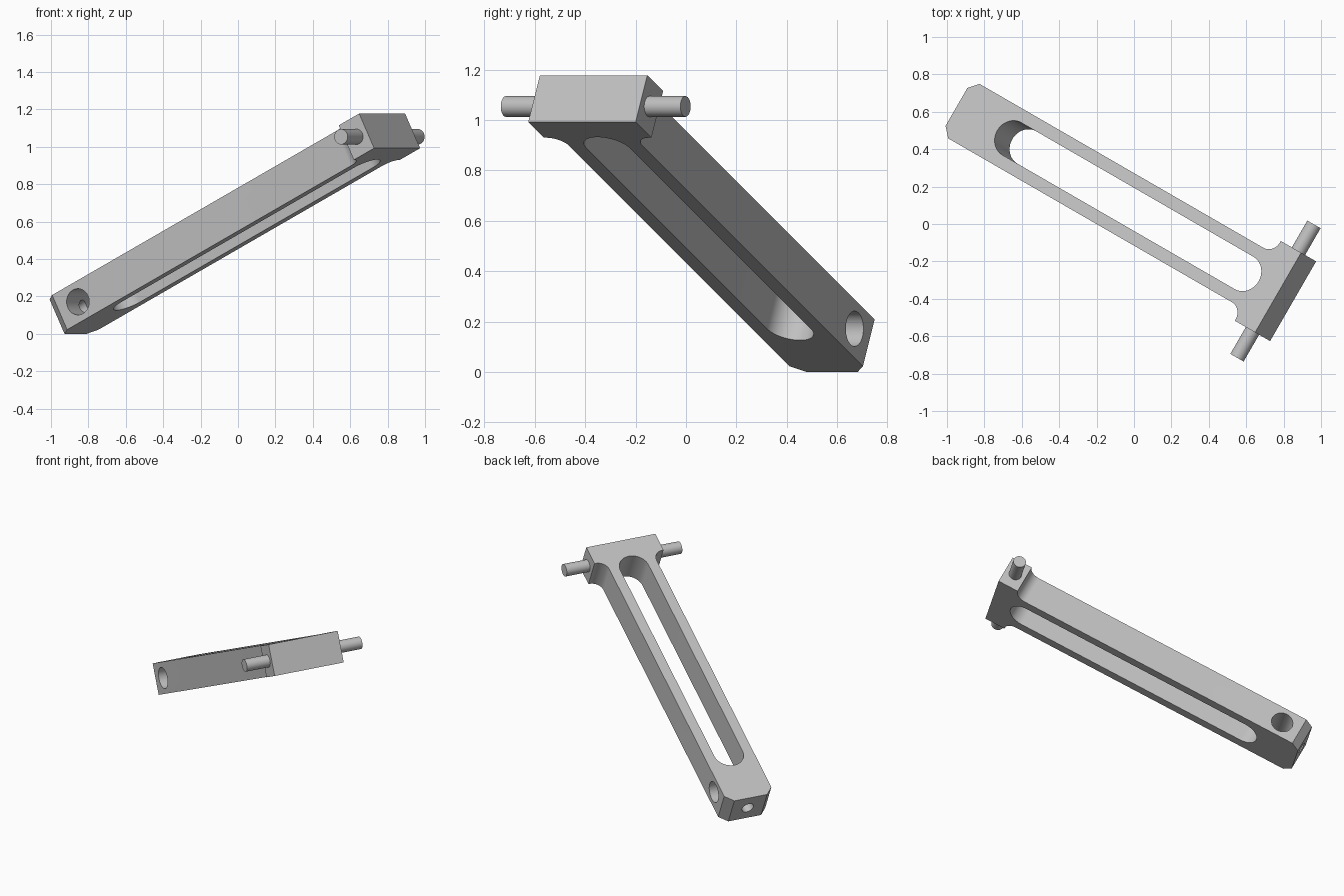
import bpy, bmesh, math
from mathutils import Matrix, Vector

cube = bpy.data.objects.get("Cube")
if cube:
    bpy.data.objects.remove(cube, do_unlink=True)

# Dimensions along the arm (u), across it (v) and through it (w)
LENGTH, THICK = 2.22, 0.207
BODY, HEAD = 0.168, 0.246          # half widths
HEAD_START, FILLET, CHAMFER = 2.08, 0.07, 0.051
SLOT_R, SLOT_A, SLOT_B = 0.10, 0.382, 1.985

# The arm leans upward: u runs along it, v is level
u = Vector((math.sqrt(0.6), -math.sqrt(0.2), math.sqrt(0.2)))
v = Vector((0.5, math.sqrt(0.75), 0))
frame = Matrix((u, v, u.cross(v))).transposed().to_4x4()
frame.translation = (-0.909, 0.603, 0.0925)

steel = bpy.data.materials.new("light_grey")
steel.use_nodes = True
grey = (0.53, 0.53, 0.53, 1)
steel.diffuse_color = grey
steel.node_tree.nodes["Principled BSDF"].inputs["Base Color"].default_value = grey


def add_object(name, bm):
    bmesh.ops.recalc_face_normals(bm, faces=bm.faces)
    mesh = bpy.data.meshes.new(name)
    bm.to_mesh(mesh)
    bm.free()
    mesh.materials.append(steel)
    obj = bpy.data.objects.new(name, mesh)
    bpy.context.collection.objects.link(obj)
    obj.matrix_world = frame
    return obj


def prism(name, outline, depth):
    """Extrude a closed u-v outline symmetrically through w."""
    bm = bmesh.new()
    face = bm.faces.new([bm.verts.new((a, b, -depth / 2)) for a, b in outline])
    new = bmesh.ops.extrude_face_region(bm, geom=[face])["geom"]
    verts = [e for e in new if isinstance(e, bmesh.types.BMVert)]
    bmesh.ops.translate(bm, verts=verts, vec=(0, 0, depth))
    return add_object(name, bm)


def rod(name, radius, length, centre, axis):
    bm = bmesh.new()
    turn = Matrix.Rotation(math.pi / 2, 4, axis)
    bmesh.ops.create_cone(bm, cap_ends=True, segments=48, radius1=radius, radius2=radius,
                          depth=length, matrix=Matrix.Translation(centre) @ turn)
    return add_object(name, bm)


def arc(cu, cv, r, start, end, steps=16):
    return [(cu + r * math.cos(math.radians(start + (end - start) * i / steps)),
             cv + r * math.sin(math.radians(start + (end - start) * i / steps)))
            for i in range(steps + 1)]


def smooth(obj):
    bpy.ops.object.select_all(action='DESELECT')
    obj.select_set(True)
    bpy.context.view_layer.objects.active = obj
    bpy.ops.object.shade_smooth_by_angle(angle=math.radians(30))


# Arm outline: chamfered foot, straight sides, fillets into the wide head
half = [(0, BODY - CHAMFER), (CHAMFER, BODY)]
half += arc(HEAD_START - FILLET, BODY + FILLET, FILLET, -90, 0)
half += [(HEAD_START, HEAD), (LENGTH, HEAD)]
arm = prism("slotted_arm", half + [(a, -b) for a, b in reversed(half)], THICK)

# Cutters: long slot, cross hole in the foot, small hole in the foot's end
slot = arc(SLOT_A, 0, SLOT_R, 90, 270, 32) + arc(SLOT_B, 0, SLOT_R, -90, 90, 32)
cutters = [prism("slot_cutter", slot, 1),
           rod("cross_hole_cutter", 0.07, 1, (0.177, 0, 0), 'X'),
           rod("end_hole_cutter", 0.04, 0.3, (0.027, 0, 0), 'Y')]
for cutter in cutters:
    cutter.hide_render = True
    cut = arm.modifiers.new(cutter.name, 'BOOLEAN')
    cut.operation = 'DIFFERENCE'
    cut.solver = 'EXACT'
    cut.object = cutter

# Bake the cuts and drop the cutters
bpy.context.view_layer.update()
baked = bpy.data.meshes.new_from_object(arm.evaluated_get(bpy.context.evaluated_depsgraph_get()))
arm.modifiers.clear()
arm.data = baked
for cutter in cutters:
    bpy.data.objects.remove(cutter, do_unlink=True)
smooth(arm)

# Pivot pin through the head
smooth(rod("pivot_pin", 0.041, 0.823, (2.15, 0, 0), 'X'))
